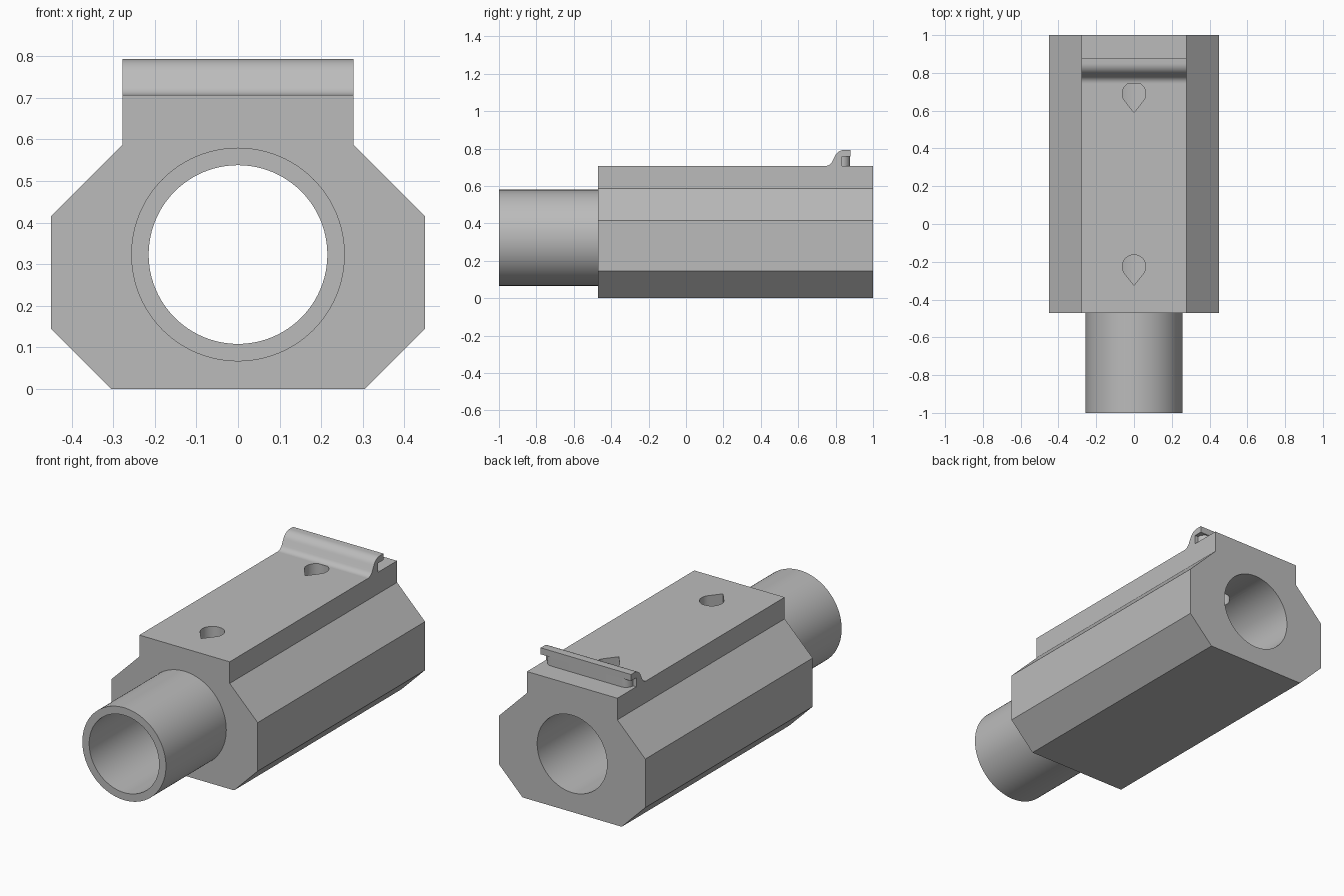
import bpy
import bmesh
from math import sin, cos, pi, radians
from mathutils import Vector

cube = bpy.data.objects.get("Cube")
if cube:
    bpy.data.objects.remove(cube, do_unlink=True)

grey = bpy.data.materials.new("plain grey")
grey.use_nodes = True
colour = (0.5, 0.5, 0.5, 1)
grey.diffuse_color = colour
grey.node_tree.nodes["Principled BSDF"].inputs["Base Color"].default_value = colour

AXIS_Z, BORE_R, TUBE_R = 0.323, 0.215, 0.257
FRONT, STEP, BACK = -1.0, -0.47, 1.0
DECK = 0.707
HALF = 0.278

# How a profile point (u, v) and a depth d become a position
ALONG = {
    "x": lambda u, v, d: Vector((d, u, v)),
    "y": lambda u, v, d: Vector((u, d, v)),
    "z": lambda u, v, d: Vector((u, v, d)),
}


def arc(cu, cv, r, start, end, n):
    angles = [radians(start + (end - start) * i / n) for i in range(n + 1)]
    return [(cu + r * cos(a), cv + r * sin(a)) for a in angles]


def prism(name, profile, axis, start, end):
    """Extrude a closed profile along one axis."""
    bm = bmesh.new()
    place = ALONG[axis]
    rings = [[bm.verts.new(place(u, v, d)) for u, v in profile] for d in (start, end)]
    n = len(profile)
    for ring in rings:
        bm.faces.new(ring)
    for i in range(n):
        j = (i + 1) % n
        bm.faces.new((rings[0][i], rings[0][j], rings[1][j], rings[1][i]))
    bmesh.ops.recalc_face_normals(bm, faces=bm.faces)
    mesh = bpy.data.meshes.new(name)
    bm.to_mesh(mesh)
    bm.free()
    mesh.materials.append(grey)
    obj = bpy.data.objects.new(name, mesh)
    bpy.context.collection.objects.link(obj)
    return obj


def activate(obj):
    bpy.ops.object.select_all(action="DESELECT")
    obj.select_set(True)
    bpy.context.view_layer.objects.active = obj


def cut(obj, cutter):
    """Subtract a cutter and discard it."""
    mod = obj.modifiers.new("cut", "BOOLEAN")
    mod.operation = "DIFFERENCE"
    mod.solver = "EXACT"
    mod.object = cutter
    activate(obj)
    bpy.ops.object.modifier_apply(modifier=mod.name)
    bpy.data.objects.remove(cutter, do_unlink=True)


def circle(r):
    return arc(0, AXIS_Z, r, 0, 360, 96)[:-1]


# Faceted body with a raised flat deck
side = [(0.305, 0), (0.45, 0.145), (0.45, 0.415), (HALF, 0.587), (HALF, DECK)]
body = prism("body", side + [(-x, z) for x, z in reversed(side)], "y", STEP, BACK)
cut(body, prism("bore_cutter", circle(BORE_R), "y", STEP - 0.1, BACK + 0.1))

# Teardrop holes from the deck into the bore
for y in (0.69, -0.225):
    drop = arc(0, y, 0.062, -37, 217, 32) + [(0, y - 0.1)]
    cut(body, prism("drop_cutter", drop, "z", AXIS_Z, DECK + 0.1))

# Hollow front tube
tube = prism("front_tube", circle(TUBE_R), "y", FRONT, STEP)
cut(tube, prism("tube_cutter", circle(BORE_R), "y", FRONT - 0.1, STEP + 0.1))

# Hooked rail across the rear of the deck
ramp = arc(0.745, DECK + 0.04, 0.04, -90, -25, 8)
crown = arc(0.85, 0.733, 0.06, 155, 90, 10)
hook = ramp + crown + [(0.88, 0.793), (0.88, 0.757), (0.833, 0.757), (0.833, DECK)]
rail = prism("rear_rail", hook, "x", -HALF, HALF)

# Web with rounded ends under the rail lip
end = HALF - 0.062
web_profile = ([(-HALF + 0.02, 0.825), (HALF - 0.02, 0.825)]
               + arc(end, 0.835, 0.042, 0, 90, 10)
               + arc(-end, 0.835, 0.042, 90, 180, 10))
web = prism("rail_web", web_profile, "z", DECK, 0.757)

# Smooth the round surfaces, keep the facets crisp
for obj in (body, tube, rail, web):
    activate(obj)
    bpy.ops.object.shade_smooth_by_angle(angle=radians(25))
